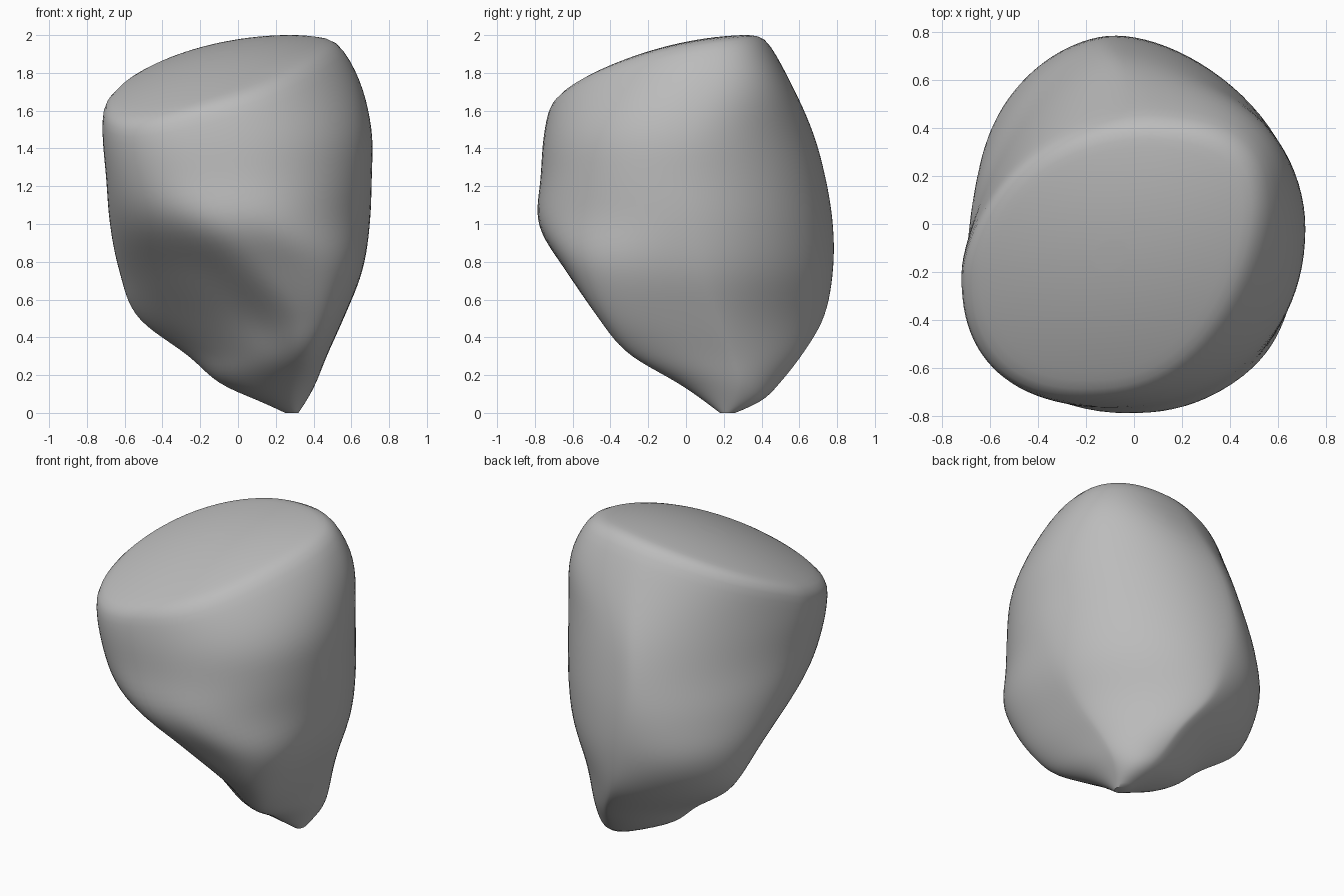
import bpy, bmesh, math

cube = bpy.data.objects.get("Cube")
if cube:
    bpy.data.objects.remove(cube, do_unlink=True)

SEGMENTS, RINGS, CAP_RINGS = 96, 48, 16

# Cross-sections: height, x range, y range,
# y of the +x extreme, x of the +y extreme, y of the -x extreme, x of the -y extreme,
# then squareness of the corners (+x +y), (-x +y), (-x -y), (+x -y)
SECTIONS = [
    (0, .25, .32, .18, .26, .22, .28, .22, .29, 2, 2, 2, 2),
    (.06, .12, .36, .1, .4, .26, .25, .22, .27, 2, 2, 1.8, 2),
    (.15, -.09, .41, -.03, .49, .28, .2, .25, .28, 1.6, 1.6, 1.8, 2),
    (.3, -.26, .47, -.29, .61, .23, .15, .27, .32, 1.4, 1.5, 1.35, 2.6),
    (.5, -.53, .56, -.46, .73, .14, .02, .3, .34, 1.45, 1.45, 1.35, 3.2),
    (.75, -.63, .66, -.63, .78, .05, -.05, .2, .2, 1.7, 1.9, 1.65, 3),
    (1, -.68, .7, -.78, .78, 0, -.1, 0, .05, 1.85, 1.75, 2, 2.1),
    (1.25, -.7, .71, -.77, .74, -.03, -.1, -.15, -.04, 1.95, 1.55, 2.4, 2.1),
    (1.5, -.72, .71, -.75, .67, 0, -.05, -.2, -.1, 2, 1.5, 2.5, 2.1),
    (1.8, -.7, .63, -.67, .53, .08, .05, -.2, -.15, 2.5, 1.65, 2.4, 1.8),
    (2.1, -.66, .44, -.48, .36, .15, .1, -.15, -.2, 2.5, 1.65, 2.2, 1.7),
]


def slope(i, k):
    a, b = SECTIONS[max(i - 1, 0)], SECTIONS[min(i + 1, len(SECTIONS) - 1)]
    return (b[k] - a[k]) / (b[0] - a[0])


def section(z):
    """Smoothly blended cross-section at a height."""
    i = max(j for j in range(len(SECTIONS) - 1) if SECTIONS[j][0] <= z or j == 0)
    a, b = SECTIONS[i], SECTIONS[i + 1]
    h = b[0] - a[0]
    t = (z - a[0]) / h
    s = t * t * (3 - 2 * t)
    return [a[k] + (b[k] - a[k]) * s
            + h * t * (1 - t) * ((1 - t) * slope(i, k) - t * slope(i + 1, k))
            for k in range(1, len(a))]


def wall(angle, z):
    """Point on the side of the rock: a rounded corner between two extremes."""
    x0, x1, y0, y1, right, back, left, front, *corners = section(z)
    c, s = math.cos(angle), math.sin(angle)
    quarter = int(angle / (math.pi / 2)) % 4
    power = 2 / corners[quarter]
    cx = back if quarter < 2 else front
    cy = right if quarter in (0, 3) else left
    rx = (x1 if quarter in (0, 3) else x0) - cx
    ry = (y1 if quarter < 2 else y0) - cy
    return cx + rx * abs(c) ** power, cy + ry * abs(s) ** power


def dome(x, y):
    """Height of the tilted, gently domed top."""
    return 1.95 + .21 * x + .27 * y - .27 * ((x + .1) ** 2 + (y + .13) ** 2)


def rim_height(angle):
    low, high = 1.2, 2.1
    for _ in range(30):
        mid = (low + high) / 2
        if mid < dome(*wall(angle, mid)):
            low = mid
        else:
            high = mid
    return low


# Rock side: rings from the tip up to the rim
bm = bmesh.new()
angles = [math.tau * i / SEGMENTS for i in range(SEGMENTS)]
rims = [rim_height(a) for a in angles]
rings = []
for k in range(RINGS + 1):
    heights = [r * (k / RINGS) ** 1.3 for r in rims]
    rings.append([bm.verts.new((*wall(a, z), z)) for a, z in zip(angles, heights)])

# Overhanging crease that arcs down across the front
for ring in rings:
    for v in ring[SEGMENTS // 2:]:
        x, y, z = v.co
        d = (z - (.72 - .95 * x - x * x)) / .17
        fade = math.exp(-((x + .05) / .35) ** 2) * min(1, max(0, -y / .3))
        v.co.y -= .05 * d * math.exp(-d * d) * fade

# Rock top: rings shrinking from the rim to the middle
mid_x, mid_y = -.1, -.13
rim = [v.co.copy() for v in rings[-1]]
for k in range(1, CAP_RINGS):
    f = 1 - k / CAP_RINGS
    ring = []
    for p in rim:
        x, y = mid_x + (p.x - mid_x) * f, mid_y + (p.y - mid_y) * f
        ring.append(bm.verts.new((x, y, dome(x, y))))
    rings.append(ring)

for lower, upper in zip(rings, rings[1:]):
    for i in range(SEGMENTS):
        j = (i + 1) % SEGMENTS
        bm.faces.new((lower[i], lower[j], upper[j], upper[i]))
bm.faces.new(rings[-1])
bm.faces.new(rings[0][::-1])

# Soften the creases where the corners meet
for _ in range(5):
    bmesh.ops.smooth_vert(bm, verts=[v for r in rings[2:] for v in r], factor=.5,
                          use_axis_x=True, use_axis_y=True, use_axis_z=True)
bmesh.ops.recalc_face_normals(bm, faces=bm.faces[:])

mesh = bpy.data.meshes.new("rock")
bm.to_mesh(mesh)
bm.free()
rock = bpy.data.objects.new("rock", mesh)
bpy.context.collection.objects.link(rock)

# Stone grey
stone = bpy.data.materials.new("stone grey")
stone.use_nodes = True
grey = (.5, .5, .5, 1)
stone.diffuse_color = grey
stone.node_tree.nodes["Principled BSDF"].inputs["Base Color"].default_value = grey
mesh.materials.append(stone)

bpy.ops.object.select_all(action="DESELECT")
rock.select_set(True)
bpy.context.view_layer.objects.active = rock
bpy.ops.object.shade_smooth_by_angle(angle=math.radians(40))
